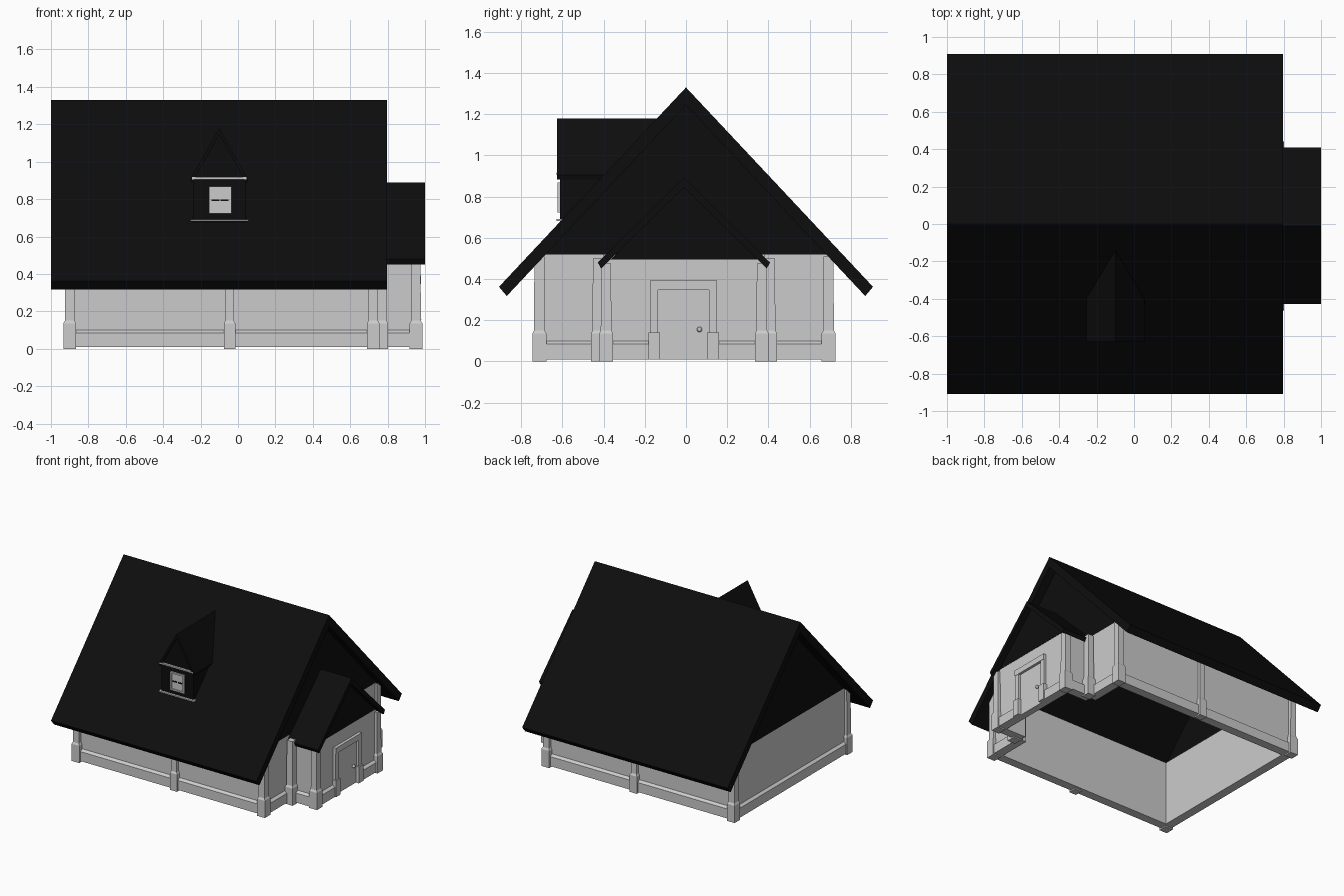
import bpy, bmesh
from mathutils import Vector

if "Cube" in bpy.data.objects:
    bpy.data.objects.remove(bpy.data.objects["Cube"])

BLACK = bpy.data.materials.new("dark_roofing")
BLACK.diffuse_color = (0.004, 0.004, 0.004, 1)
BLACK.use_nodes = True
BLACK.node_tree.nodes["Principled BSDF"].inputs["Base Color"].default_value = BLACK.diffuse_color
CY = -0.01   # walls sit slightly forward of the roof centre


def mesh(name, loops, dark=False, closed=False):
    """Skin equal-length loops of points; cap the ends unless closed."""
    bm = bmesh.new()
    rows = [[bm.verts.new(p) for p in loop] for loop in loops]
    n, m = len(rows[0]), len(rows)
    for i in range(m if closed else m - 1):
        a, b = rows[i], rows[(i + 1) % m]
        for j in range(n):
            k = (j + 1) % n
            bm.faces.new((a[j], a[k], b[k], b[j]))
    if not closed:
        bm.faces.new(rows[0])
        bm.faces.new(rows[-1])
    bmesh.ops.recalc_face_normals(bm, faces=bm.faces)
    me = bpy.data.meshes.new(name)
    bm.to_mesh(me)
    bm.free()
    ob = bpy.data.objects.new(name, me)
    bpy.context.collection.objects.link(ob)
    if dark:
        me.materials.append(BLACK)
    return ob


def prism_x(name, yz, x0, x1, dark=True):
    return mesh(name, [[(x, y, z) for y, z in yz] for x in (x0, x1)], dark)


def box(name, x, y, z, dark=False):
    yz = [(y[0], z[0]), (y[1], z[0]), (y[1], z[1]), (y[0], z[1])]
    return prism_x(name, yz, x[0], x[1], dark)


def sweep(name, path, profile):
    """Sweep an (outward offset, z) profile along a rectilinear plan path."""
    pts = [Vector(p) for p in path]
    normals = []
    for a, b in zip(pts, pts[1:]):
        d = (b - a).normalized()
        normals.append(Vector((d.y, -d.x)))
    loops = []
    for i, p in enumerate(pts):
        if i == 0:
            o = normals[0]
        elif i == len(pts) - 1:
            o = normals[-1]
        else:
            o = normals[i - 1] + normals[i]
        loops.append([(p.x + o.x * f, p.y + o.y * f, z) for f, z in profile])
    return mesh(name, loops)


def pillar(name, x, y, top, r=0.034):
    rings = [(r, 0), (r, 0.135), (r - 0.008, 0.15), (r - 0.010, top)]
    return mesh(name, [[(x + sx * h, y + sy * h, z) for sx, sy in
                        ((-1, -1), (1, -1), (1, 1), (-1, 1))] for h, z in rings])


def chevron(c, half, ridge, eave, drop, tip):
    """Roof cross-section: drop is vertical thickness, tip the inset at the eave."""
    s = (ridge - eave) / half
    inner = half - tip
    low = ridge - drop - s * inner
    return [(c - half, eave), (c, ridge), (c + half, eave),
            (c + inner, low), (c, ridge - drop), (c - inner, low)]


# Main roof and its gable ends
prism_x("main_roof", chevron(0, 0.908, 1.33, 0.362, 0.085, 0.038), -1.0, 0.797)
for name, x in (("left_gable", -0.905), ("right_gable", 0.695)):
    prism_x(name, [(-0.69, 0.52), (0.69, 0.52), (0, 1.25)], x, x + 0.035)

# Entrance roof and gable
prism_x("entrance_roof", chevron(CY, 0.418, 0.89, 0.48, 0.045, 0.016), 0.71, 1.0)
prism_x("entrance_gable", [(CY - 0.355, 0.495), (CY + 0.355, 0.495), (CY, 0.86)],
        0.915, 0.957)

# Walls, open underneath
y0, y1, e0, e1 = CY - 0.70, CY + 0.70, CY - 0.39, CY + 0.39
main = [(0.73, e1), (0.73, y1), (-0.905, y1), (-0.905, y0), (0.73, y0), (0.73, e0)]
front = [(0.73, e0), (0.955, e0), (0.955, e1), (0.73, e1)]
T = -0.05
sweep("main_walls", main, [(0, 0.01), (0, 0.52), (T, 0.52), (T, 0.01)])
sweep("entrance_walls", front, [(0, 0.01), (0, 0.495), (T, 0.495), (T, 0.01)])

# Plinth, interrupted by the door
sweep("plinth", [(0.955, 0.14), (0.955, e1)] + main + [(0.955, e0), (0.955, -0.16)],
      [(-0.01, 0.01), (0.02, 0.01), (0.02, 0.085), (0.0, 0.1), (-0.01, 0.1)])

# Pillars, mirrored front to back
for side, label in ((-1, "front"), (1, "back")):
    yc = CY + side * 0.702
    pillar(label + "_left_pillar", -0.90, yc, 0.51)
    pillar(label + "_right_pillar", 0.723, yc, 0.51)
    pillar(label + "_middle_pillar", -0.045, yc, 0.51, 0.031)
    pillar(label + "_junction_pillar", 0.768, CY + side * 0.418, 0.50)
    pillar(label + "_entrance_pillar", 0.952, CY + side * 0.378, 0.475)

# Door with frame and knob
box("door", (0.94, 0.958), (-0.136, 0.111), (0.01, 0.35))
box("door_lintel", (0.94, 0.978), (-0.175, 0.15), (0.347, 0.392))
for name, y in (("left_jamb", -0.155), ("right_jamb", 0.131)):
    box(name, (0.94, 0.976), (y - 0.02, y + 0.02), (0.01, 0.35))
    box(name + "_base", (0.94, 0.985), (y - 0.028, y + 0.028), (0.01, 0.14))
bpy.ops.mesh.primitive_uv_sphere_add(segments=10, ring_count=6, radius=0.013,
                                     location=(0.968, 0.065, 0.155))
bpy.context.object.name = "door_knob"


# Dormer: profiles run back until they meet the main roof slope
def dormer_part(name, xz, y):
    back = [(x, max(y + 0.005, -(1.33 - z) / 1.066 + 0.02), z) for x, z in xz]
    return mesh(name, [[(x, y, z) for x, z in xz], back], True)


DX = -0.1
dormer_part("dormer_walls", [(DX - 0.14, 0.66), (DX + 0.14, 0.66), (DX + 0.14, 0.91),
                             (DX, 1.15), (DX - 0.14, 0.91)], -0.612)
dormer_part("dormer_roof", chevron(DX, 0.155, 1.18, 0.905, 0.035, 0.008), -0.627)
box("dormer_top_strip", (DX - 0.145, DX + 0.145), (-0.629, -0.605), (0.906, 0.917))
box("dormer_sill", (DX - 0.155, DX + 0.155), (-0.629, -0.60), (0.682, 0.692))

# Dormer window
box("window_pane", (-0.155, -0.037), (-0.616, -0.605), (0.722, 0.868))
for name, x in (("left_stile", -0.150), ("right_stile", -0.042)):
    box(name, (x - 0.006, x + 0.006), (-0.624, -0.61), (0.722, 0.868))
for name, z in (("bottom_rail", 0.728), ("top_rail", 0.862)):
    box(name, (-0.155, -0.037), (-0.624, -0.61), (z - 0.006, z + 0.006))
for x in (-0.142, -0.093):
    box("window_slot", (x, x + 0.042), (-0.619, -0.61), (0.789, 0.799), True)
